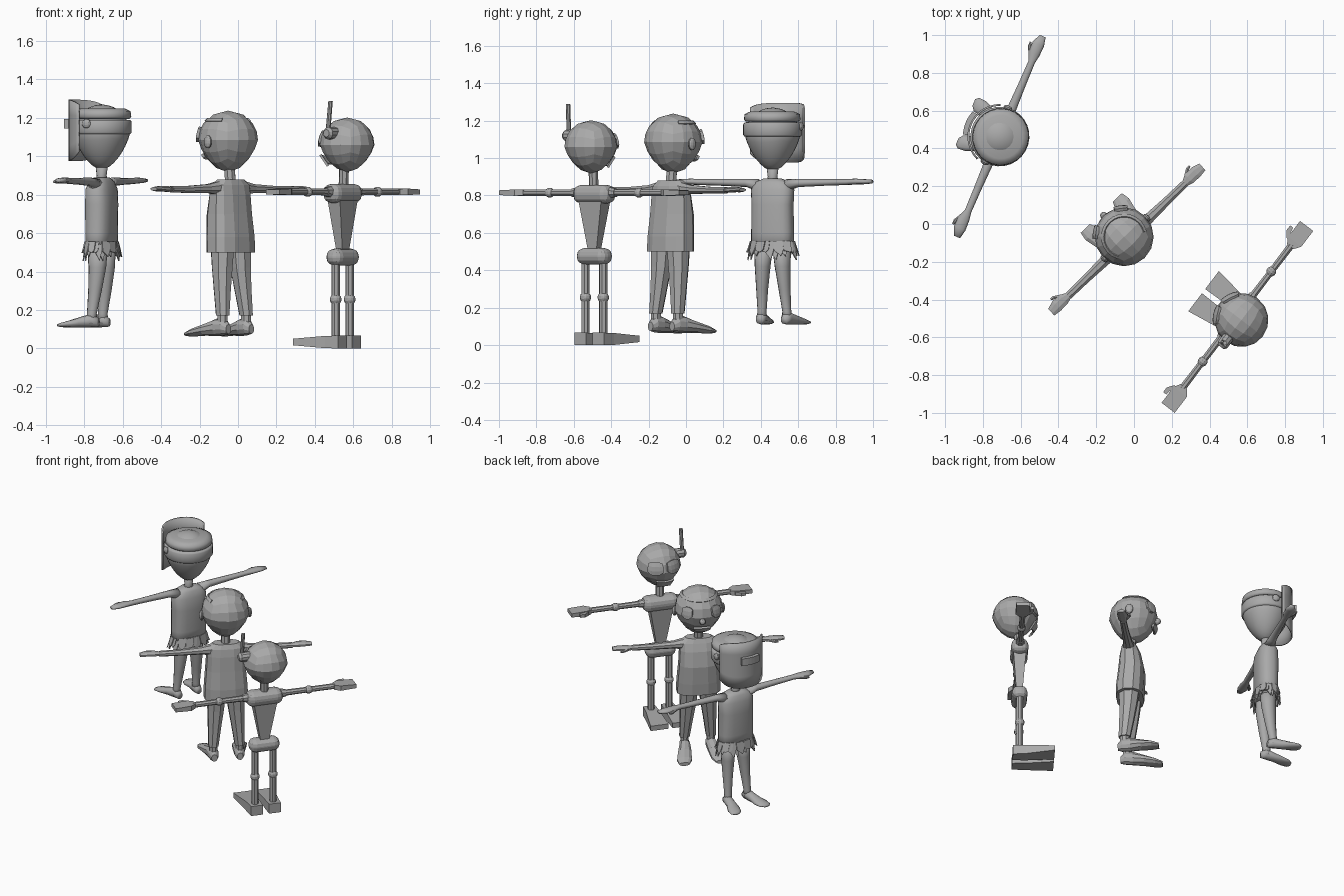
import bpy, bmesh, math
from mathutils import Vector

grey = bpy.data.materials.new("plain grey")
grey.diffuse_color = (0.4, 0.4, 0.4, 1)
place = [0, 0, 0]          # x, y, turn of the figure being built


def finish(bm, name, smooth=False, thick=0, bevel=0):
    bmesh.ops.recalc_face_normals(bm, faces=bm.faces)
    me = bpy.data.meshes.new(name)
    bm.to_mesh(me)
    bm.free()
    me.materials.append(grey)
    ob = bpy.data.objects.new(name, me)
    bpy.context.collection.objects.link(ob)
    ob.location = (place[0], place[1], 0)
    ob.rotation_euler.z = math.radians(place[2])
    for p in me.polygons:
        p.use_smooth = smooth
    if thick:
        ob.modifiers.new("thickness", 'SOLIDIFY').thickness = thick
    if bevel:
        m = ob.modifiers.new("round", 'BEVEL')
        m.width, m.segments = bevel, 3
    return ob


def loft(name, axis, secs, n=10, power=1.0, mirror=False, smooth=False):
    """Closed skin over rings (along, centre u, centre v, radius u, radius v)."""
    for side in ((1, -1) if mirror else (1,)):
        bm = bmesh.new()
        rings = []
        for a, cu, cv, ru, rv in secs:
            ring = []
            for i in range(n):
                t = math.tau * (i + 0.5) / n
                c, s = math.cos(t), math.sin(t)
                u = cu + ru * math.copysign(abs(c) ** power, c)
                v = cv + rv * math.copysign(abs(s) ** power, s)
                p = {'x': (a, u, v), 'y': (u, a, v), 'z': (u, v, a)}[axis]
                ring.append(bm.verts.new((p[0] * side, p[1], p[2])))
            rings.append(ring)
        for r, q in zip(rings, rings[1:]):
            for i in range(n):
                j = (i + 1) % n
                bm.faces.new((r[i], r[j], q[j], q[i]))
        bm.faces.new(rings[0])
        bm.faces.new(rings[-1])
        finish(bm, name, smooth)


def ball(name, c, scale, cuts=3, jaw=0.0, chin=1.0, smooth=False, mirror=False):
    """Rounded cube; jaw narrows and chin lengthens the lower half."""
    for side in ((1, -1) if mirror else (1,)):
        bm = bmesh.new()
        bmesh.ops.create_cube(bm, size=2)
        bmesh.ops.subdivide_edges(bm, edges=bm.edges, cuts=cuts, use_grid_fill=True)
        for v in bm.verts:
            d = Vector([math.tan(k * math.pi / 4) for k in v.co]).normalized()
            low = max(0, -d.z)
            f = 1 - jaw * low
            d.z *= chin if low else 1
            v.co = (c[0] * side + d.x * scale[0] * f, c[1] + d.y * scale[1] * f, c[2] + d.z * scale[2])
        finish(bm, name, smooth)


def shell(name, c, az, zs, radius, thick=0.015, nu=6, nv=6, corner=0.0, smooth=False):
    """Curved plate in front of a head; az in degrees from straight ahead."""
    bm = bmesh.new()
    grid = []
    for i in range(nu + 1):
        t = i / nu
        a = math.radians(az[0] + (az[1] - az[0]) * t)
        cut = corner * abs(2 * t - 1) ** 4
        row = []
        for j in range(nv + 1):
            z = zs[0] + cut + (zs[1] - zs[0] - 1.5 * cut) * j / nv
            r = radius(z)
            row.append(bm.verts.new((c[0] + r * math.sin(a), c[1] + r * math.cos(a), z)))
        grid.append(row)
    for i in range(nu):
        for j in range(nv):
            bm.faces.new((grid[i][j], grid[i + 1][j], grid[i + 1][j + 1], grid[i][j + 1]))
    finish(bm, name, smooth, thick)


def block(name, c, size, bevel):
    bm = bmesh.new()
    bmesh.ops.create_cube(bm, size=1)
    for v in bm.verts:
        v.co = [c[k] + v.co[k] * size[k] for k in range(3)]
    finish(bm, name, bevel=bevel)


def on_head(r, zc, extra):
    return lambda z: math.sqrt(max(0.0001, r * r - (z - zc) ** 2)) + extra


# ---- Figure 1: smooth, with face shield and ragged hem ----
place[:] = [-0.71, 0.463, 66.9]
ball("shield_head", (0, 0, 1.12), (.148, .148, .15), 7, .3, 1.25, True)
loft("shield_neck", 'z', [(.86, 0, 0, .04, .035), (.9, 0, 0, .026, .026), (.97, 0, 0, .035, .035)], 12, smooth=True)
loft("tunic", 'z', [(.5, 0, 0, .118, .066), (.6, 0, 0, .118, .068), (.75, 0, 0, .115, .072),
                    (.83, 0, 0, .12, .066), (.87, 0, 0, .10, .05), (.89, 0, 0, .05, .035)], 18, .75, smooth=True)
loft("bare_arm", 'x', [(.08, 0, .853, .04, .034), (.15, 0, .867, .026, .022), (.3, 0, .87, .021, .018),
                       (.43, 0, .872, .019, .016), (.475, .005, .874, .032, .016),
                       (.53, .005, .874, .034, .014), (.578, 0, .874, .018, .01)], 10, mirror=True, smooth=True)
loft("bare_thumb", 'x', [(.45, .015, .87, .012, .01), (.5, .042, .868, .011, .01), (.525, .046, .868, .006, .006)], 8, mirror=True)
loft("bare_leg", 'z', [(.54, .052, 0, .052, .055), (.42, .058, 0, .042, .047), (.3, .065, .01, .032, .036),
                       (.18, .072, .025, .024, .026), (.13, .074, .025, .03, .03)], 12, mirror=True, smooth=True)
loft("bare_foot", 'y', [(-.012, .072, .135, .02, .022), (.02, .074, .146, .031, .036), (.08, .085, .137, .033, .028),
                        (.14, .1, .127, .045, .018), (.18, .108, .122, .04, .012), (.198, .112, .12, .02, .006)],
     10, mirror=True, smooth=True)
# ragged hem made of two rows of pointed strips
bm = bmesh.new()
for row in range(2):
    for i in range(15):
        a = math.tau * (i + row * .5) / 15
        pts = []
        for da, f, z in ((-.24, 1, .555), (.24, 1, .555), (.2, 1.12, .51), (.08, 1.2, .455 + .02 * ((i + row) % 3)), (-.2, 1.1, .505)):
            pts.append(bm.verts.new(((.116 + .006 * row) * f * math.cos(a + da), (.07 + .006 * row) * f * math.sin(a + da), z)))
        bm.faces.new(pts)
finish(bm, "ragged_hem", thick=.006)
# headgear bands
loft("lower_band", 'z', [(1.115, 0, 0, .152, .15), (1.125, 0, 0, .158, .156), (1.18, 0, 0, .158, .156), (1.19, 0, 0, .15, .15)], 28, smooth=True)
loft("upper_band", 'z', [(1.195, 0, -.005, .14, .14), (1.205, 0, -.005, .152, .15), (1.235, 0, -.005, .148, .146), (1.25, 0, -.005, .115, .115)], 28, smooth=True)
# welding-style shield with a window and side pivots
shell("face_shield", (0, 0), (-68, 68), (.975, 1.295), lambda z: .172, .01, 20, 4, .05, True)
shell("shield_window_frame", (0, 0), (-20, 20), (1.145, 1.195), lambda z: .196, .03, 6, 1)
ball("shield_pivot", (.155, .02, 1.17), (.015, .025, .025), 2, mirror=True)

# ---- Figure 2: low-poly man with shirt, trousers and shoes ----
place[:] = [-0.045, -0.075, 43.9]
ball("man_head", (0, .01, 1.085), (.156, .156, .153), 3, .25, 1.1)
loft("man_neck", 'z', [(.85, 0, -.01, .03, .03), (.94, 0, 0, .03, .03)], 8)
loft("shirt", 'z', [(.5, 0, -.012, .143, .088), (.58, 0, -.008, .14, .09), (.7, 0, 0, .13, .085),
                    (.8, 0, -.005, .125, .07), (.85, 0, -.01, .12, .055), (.88, 0, -.01, .085, .04)], 12, .75)
loft("sleeve", 'x', [(.09, -.01, .835, .04, .038), (.16, -.01, .832, .03, .025), (.3, -.01, .828, .024, .02),
                     (.43, -.01, .828, .022, .018)], 8, mirror=True)
loft("man_hand", 'x', [(.42, -.01, .828, .016, .012), (.46, -.006, .83, .034, .016), (.51, -.006, .832, .036, .014),
                       (.555, -.01, .83, .026, .01)], 8, mirror=True)
loft("man_thumb", 'x', [(.45, .01, .828, .012, .01), (.49, .036, .826, .011, .009), (.51, .04, .826, .006, .006)], 6, mirror=True)
loft("trouser_leg", 'z', [(.53, .06, -.01, .06, .07), (.42, .066, -.015, .055, .06), (.3, .075, -.025, .044, .05),
                          (.17, .085, -.038, .034, .04)], 8, mirror=True)
loft("ankle", 'z', [(.2, .085, -.038, .026, .03), (.1, .085, -.035, .028, .032)], 8, mirror=True)
loft("shoe", 'y', [(-.08, .083, .1, .02, .025), (-.05, .084, .112, .034, .044), (.0, .088, .11, .038, .046),
                   (.07, .1, .098, .046, .032), (.14, .112, .084, .05, .022), (.185, .118, .075, .035, .012)], 10, mirror=True)
# eye pads, brow line, nose and mouth
for s in (-1, 1):
    shell("eye_pad", (0, .01), (s * 24, s * 50), (1.075, 1.155), on_head(.156, 1.085, .012), .022, 3, 3, .02)
    ball("man_ear", (s * .155, 0, 1.075), (.016, .025, .035), 2)
shell("hair_edge", (0, .01), (-120, 120), (1.185, 1.2), on_head(.156, 1.085, .003), .008, 16, 1)
ball("nose", (0, .165, 1.06), (.02, .022, .022), 2)
shell("mouth", (0, .01), (-22, 22), (.99, 1.02), on_head(.15, 1.085, .008), .015, 5, 1, .008)

# ---- Figure 3: robot of rods, joints and blocks ----
place[:] = [0.545, -0.49, 52.7]
ball("robot_head", (0, -.03, 1.06), (.143, .143, .142), 3, .25, 1.0)
loft("robot_neck", 'z', [(.84, 0, -.005, .026, .026), (.95, 0, -.01, .026, .026)], 8)
block("chest", (0, 0, .807), (.24, .11, .1), .042)
loft("torso_wedge", 'z', [(.49, 0, 0, .036, .026), (.78, 0, 0, .11, .058)], 4)
block("pelvis", (0, 0, .475), (.2, .1, .088), .04)
loft("upper_arm", 'x', [(.1, 0, .815, .02, .02), (.3, 0, .815, .018, .018)], 8, mirror=True)
loft("shoulder_collar", 'x', [(.11, 0, .815, .03, .03), (.145, 0, .815, .024, .024)], 8, mirror=True)
ball("elbow", (.3, 0, .815), (.027, .027, .027), 2, mirror=True)
loft("forearm", 'x', [(.3, 0, .815, .018, .018), (.48, 0, .815, .02, .018)], 8, mirror=True)
loft("robot_hand", 'x', [(.465, 0, .815, .03, .022), (.5, -.003, .815, .062, .024), (.605, -.003, .815, .062, .018)], 4, mirror=True)
loft("robot_thumb", 'x', [(.49, .03, .815, .02, .018), (.525, .056, .815, .018, .016), (.555, .058, .815, .014, .014)], 4, mirror=True)
loft("robot_leg", 'z', [(.05, .06, 0, .023, .023), (.45, .06, 0, .023, .023)], 8, mirror=True)
ball("knee", (.06, 0, .255), (.031, .031, .03), 2, mirror=True)
loft("robot_foot", 'y', [(-.045, .06, .033, .056, .047), (.035, .062, .033, .062, .045), (.222, .074, .033, .085, .024)], 4, mirror=True)
# lens plates, mouth, ear knobs and aerial
for s in (-1, 1):
    shell("lens", (0, -.03), (s * 6, s * 46), (1.05, 1.135), on_head(.143, 1.06, .01), .02, 4, 3, .02)
shell("robot_mouth", (0, -.03), (-24, 24), (.965, 1.005), on_head(.14, 1.06, .008), .012, 6, 1, -.012)
loft("ear_knob", 'x', [(-.18, -.03, 1.12, .02, .02), (-.165, -.03, 1.12, .032, .032), (-.1, -.03, 1.12, .032, .032)], 10)
loft("aerial", 'z', [(1.11, -.155, -.02, .013, .013), (1.288, -.15, -.035, .012, .012)], 8)
